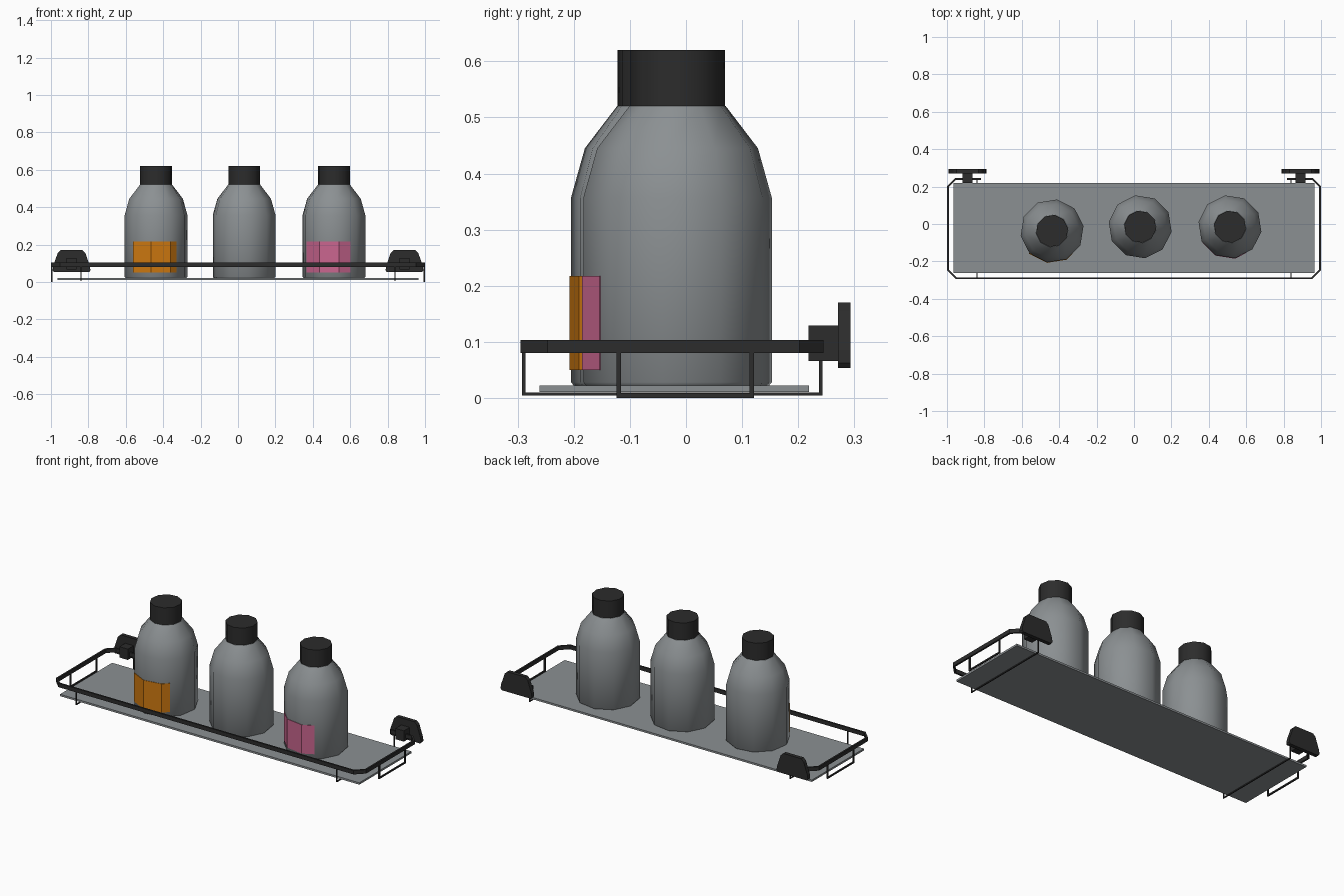
import bpy, bmesh, math

if "Cube" in bpy.data.objects:
    bpy.data.objects.remove(bpy.data.objects["Cube"])


def material(name, rgb):
    m = bpy.data.materials.new(name)
    m.diffuse_color = (*rgb, 1)
    m.use_nodes = True
    m.node_tree.nodes["Principled BSDF"].inputs["Base Color"].default_value = m.diffuse_color
    return m


GREY = material("grey", (0.26, 0.28, 0.29))
BLACK = material("black", (0.025, 0.025, 0.025))
ORANGE = material("orange", (0.62, 0.19, 0.005))
PINK = material("pink", (0.58, 0.13, 0.27))


def make(name, bm, mat):
    bmesh.ops.recalc_face_normals(bm, faces=bm.faces)
    me = bpy.data.meshes.new(name)
    bm.to_mesh(me)
    bm.free()
    me.materials.append(mat)
    ob = bpy.data.objects.new(name, me)
    bpy.context.collection.objects.link(ob)
    return ob


def add_box(bm, lo, hi):
    vs = bmesh.ops.create_cube(bm, size=1)["verts"]
    for v in vs:
        for i in range(3):
            v.co[i] = lo[i] if v.co[i] < 0 else hi[i]


def wire(name, pts, r):
    """Square wire along axis-aligned points."""
    bm = bmesh.new()
    for a, b in zip(pts, pts[1:]):
        add_box(bm, [min(p, q) - r for p, q in zip(a, b)],
                [max(p, q) + r for p, q in zip(a, b)])
    return make(name, bm, BLACK)


def smooth(ob, angle):
    bpy.ops.object.select_all(action="DESELECT")
    ob.select_set(True)
    bpy.context.view_layer.objects.active = ob
    bpy.ops.object.shade_smooth_by_angle(angle=math.radians(angle))


def ribbon(bm, path, z0, z1):
    """Upright open strip following a list of x, y points."""
    cols = [[bm.verts.new((x, y, z)) for z in (z0, z1)] for x, y in path]
    for a, b in zip(cols, cols[1:]):
        bm.faces.new((a[0], b[0], b[1], a[1]))


def thicken(ob, t, offset=0):
    mod = ob.modifiers.new("thickness", "SOLIDIFY")
    mod.thickness, mod.offset, mod.use_even_offset = t, offset, True


# shelf plate
bm = bmesh.new()
add_box(bm, (-0.965, -0.261, 0.011), (0.965, 0.219, 0.022))
make("shelf_plate", bm, GREY)

# guard rail with chamfered corners, open at the back
half = [(0.95, -0.29), (0.995, -0.245), (0.995, 0.2), (0.955, 0.24), (0.818, 0.24)]
bm = bmesh.new()
ribbon(bm, [(-x, y) for x, y in reversed(half)] + half, 0.08, 0.103)
thicken(make("guard_rail", bm, BLACK), 0.01)

# wire supports and wall mounts, one set per end
for s, side in ((-1, "left"), (1, "right")):
    x = s * 0.84
    wire(side + "_cross_wire", [(x, -0.289, 0.085), (x, -0.289, 0.007),
                                (x, 0.24, 0.007), (x, 0.24, 0.085)], 0.003)
    x = s * 0.995
    wire(side + "_end_wire", [(x, -0.12, 0.085), (x, -0.12, 0.004),
                              (x, 0.117, 0.004), (x, 0.117, 0.085)], 0.004)
    cx = s * 0.89
    bm = bmesh.new()
    add_box(bm, (cx - 0.027, 0.218, 0.066), (cx + 0.027, 0.275, 0.129))
    make(side + "_mount_block", bm, BLACK)
    prof = [(0.094, 0.053), (0.101, 0.062), (0.098, 0.085), (0.074, 0.155), (0.058, 0.17)]
    prof += [(-px, pz) for px, pz in reversed(prof)]
    bm = bmesh.new()
    f = bm.faces.new([bm.verts.new((cx + px, 0.271, pz)) for px, pz in prof])
    out = bmesh.ops.extrude_face_region(bm, geom=[f])["geom"]
    for v in out:
        if isinstance(v, bmesh.types.BMVert):
            v.co.y = 0.293
    make(side + "_wall_mount", bm, BLACK)

# bottles
N, R = 10, 0.17


def corner(i, start, r=R):
    a = math.radians(start + 360 * i / N)
    return r * math.cos(a), r * math.sin(a)


def lathe(name, cx, cy, start, prof, mat):
    bm = bmesh.new()
    rings = []
    for r, z in prof:
        pts = [corner(i, start, r) for i in range(N)]
        rings.append([bm.verts.new((cx + px, cy + py, z)) for px, py in pts])
    for a, b in zip(rings, rings[1:]):
        for i in range(N):
            j = (i + 1) % N
            bm.faces.new((a[i], a[j], b[j], b[i]))
    bm.faces.new(rings[0])
    bm.faces.new(rings[-1])
    return make(name, bm, mat)


def label(name, cx, cy, start, x0, x1, z0, z1, mat):
    """Thin label that follows the front sides of a bottle between two x values."""
    front = sorted(p for p in (corner(i, start) for i in range(N)) if p[1] < 0.03)

    def y_at(x):
        for a, b in zip(front, front[1:]):
            if a[0] <= x <= b[0]:
                return a[1] + (b[1] - a[1]) * (x - a[0]) / (b[0] - a[0])

    path = [(x0, y_at(x0))] + [p for p in front if x0 < p[0] < x1] + [(x1, y_at(x1))]
    bm = bmesh.new()
    ribbon(bm, [(cx + px, cy + py) for px, py in path], z0, z1)
    thicken(make(name, bm, mat), 0.005)


body = [(0.165, 0.022), (R, 0.028), (R, 0.357), (0.145, 0.445), (0.087, 0.52)]
cap = [(0.086, 0.518), (0.086, 0.62)]
spots = [("left", -0.438, -0.037, -99), ("middle", 0.033, -0.015, -81),
         ("right", 0.513, -0.015, -81)]
for side, cx, cy, start in spots:
    smooth(lathe(side + "_bottle", cx, cy, start, body, GREY), 50)
    smooth(lathe(side + "_bottle_cap", cx, cy, start, cap, BLACK), 40)

label("left_bottle_label", *spots[0][1:], -0.122, 0.108, 0.05, 0.217, ORANGE)
label("right_bottle_label", *spots[2][1:], -0.145, 0.087, 0.05, 0.217, PINK)
